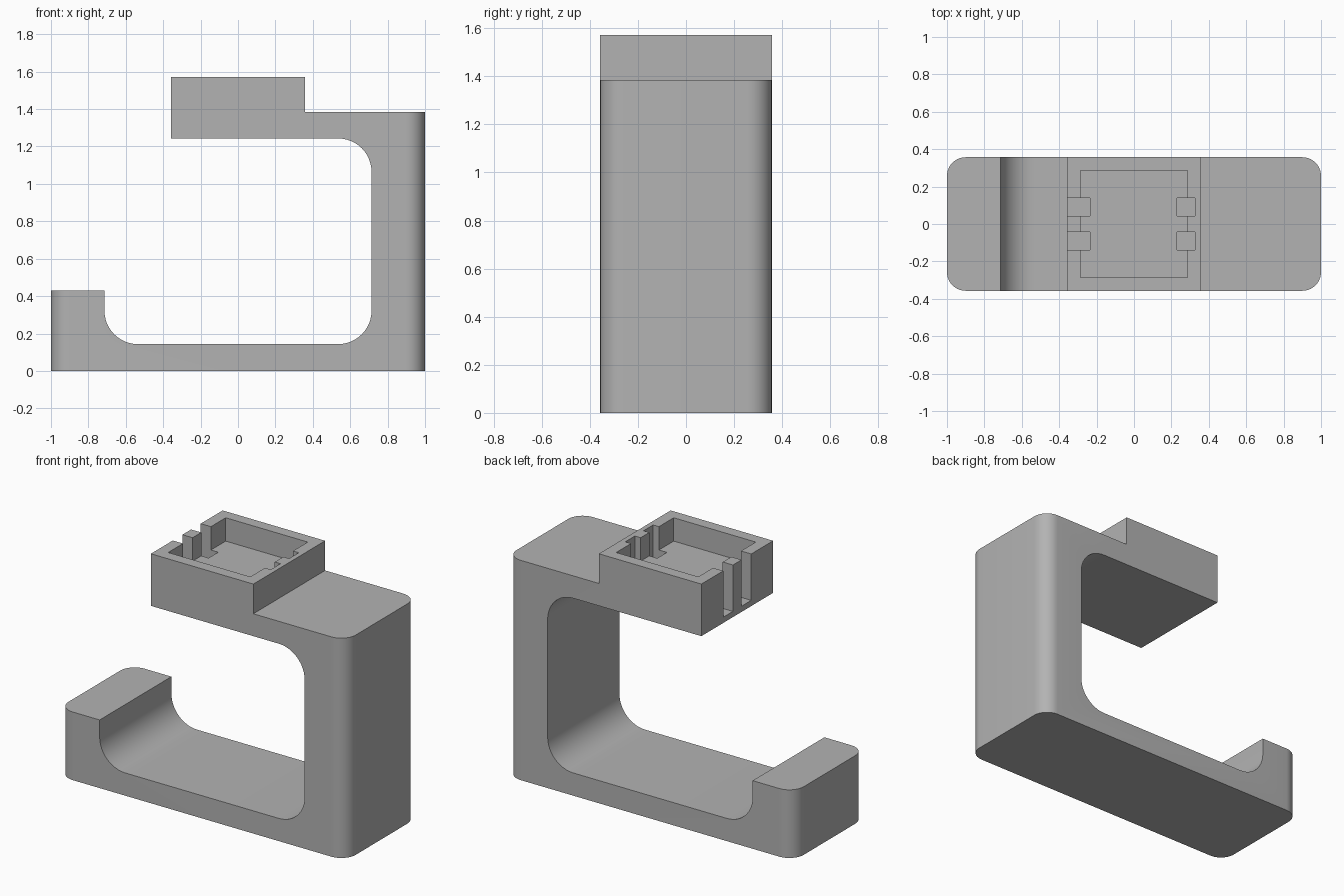
import bpy, bmesh
from math import sin, cos, radians
from mathutils import Vector

cube = bpy.data.objects.get("Cube")
if cube:
    bpy.data.objects.remove(cube, do_unlink=True)

HALF_W = 0.357     # half depth of the clamp, also half length of the socket block
INNER = 0.714      # half width of the opening
FLOOR, CEIL = 0.143, 1.243
TOP, BLOCK_TOP = 1.384, 1.571
FILLET, CORNER = 0.179, 0.1

grey = bpy.data.materials.new("plain grey")
grey.use_nodes = True
grey.diffuse_color = (0.45, 0.45, 0.45, 1)
grey.node_tree.nodes["Principled BSDF"].inputs["Base Color"].default_value = grey.diffuse_color


def add_object(name, bm):
    bmesh.ops.recalc_face_normals(bm, faces=bm.faces)
    mesh = bpy.data.meshes.new(name)
    bm.to_mesh(mesh)
    bm.free()
    mesh.materials.append(grey)
    obj = bpy.data.objects.new(name, mesh)
    bpy.context.collection.objects.link(obj)
    return obj


def fillet(cx, cz, start, end, steps=12):
    angles = [radians(start + (end - start) * i / steps) for i in range(steps + 1)]
    return [(cx + FILLET * cos(a), cz + FILLET * sin(a)) for a in angles]


def box(name, lo, hi):
    bm = bmesh.new()
    bmesh.ops.create_cube(bm, size=1)
    lo, hi = Vector(lo), Vector(hi)
    bmesh.ops.scale(bm, vec=hi - lo, verts=bm.verts)
    bmesh.ops.translate(bm, vec=(lo + hi) / 2, verts=bm.verts)
    return add_object(name, bm)


# Side profile of the hook, with the raised socket block
c = INNER - FILLET
profile = [(-1, 0), (1, 0), (1, TOP), (HALF_W, TOP), (HALF_W, BLOCK_TOP),
           (-HALF_W, BLOCK_TOP), (-HALF_W, CEIL)]
profile += fillet(c, CEIL - FILLET, 90, 0)
profile += fillet(c, FLOOR + FILLET, 0, -90)
profile += fillet(-c, FLOOR + FILLET, 270, 180)
profile += [(-INNER, 0.429), (-1, 0.429)]

bm = bmesh.new()
face = bm.faces.new([bm.verts.new((x, -HALF_W, z)) for x, z in profile])
ext = bmesh.ops.extrude_face_region(bm, geom=[face])
bmesh.ops.translate(bm, vec=(0, 2 * HALF_W, 0),
                    verts=[v for v in ext["geom"] if isinstance(v, bmesh.types.BMVert)])

# Rounded upright corners at both ends
ends = [e for e in bm.edges
        if all(abs(v.co.x) > 0.999 for v in e.verts)
        and abs(e.verts[0].co.z - e.verts[1].co.z) > 0.1]
bmesh.ops.bevel(bm, geom=ends, offset=CORNER, segments=10, profile=0.5, affect='EDGES')
clamp = add_object("clamp_body", bm)

# Socket recess, open wire slots on the free end, closed slots on the other
over = BLOCK_TOP + 0.1
cutters = [box("recess_cutter", (-0.286, -0.286, 1.424), (0.286, 0.286, over))]
for y in (-0.091, 0.091):
    for x0, x1 in ((-0.45, -0.235), (0.23, 0.326)):
        cutters.append(box("slot_cutter", (x0, y - 0.048, 1.279), (x1, y + 0.048, over)))

bpy.ops.object.select_all(action='DESELECT')
bpy.context.view_layer.objects.active = clamp
clamp.select_set(True)
for cutter in cutters:
    cutter.hide_render = True
    mod = clamp.modifiers.new("cut", 'BOOLEAN')
    mod.operation = 'DIFFERENCE'
    mod.solver = 'EXACT'
    mod.object = cutter
    bpy.ops.object.modifier_apply(modifier=mod.name)
    bpy.data.objects.remove(cutter, do_unlink=True)

bpy.ops.object.shade_smooth_by_angle(angle=radians(30))
